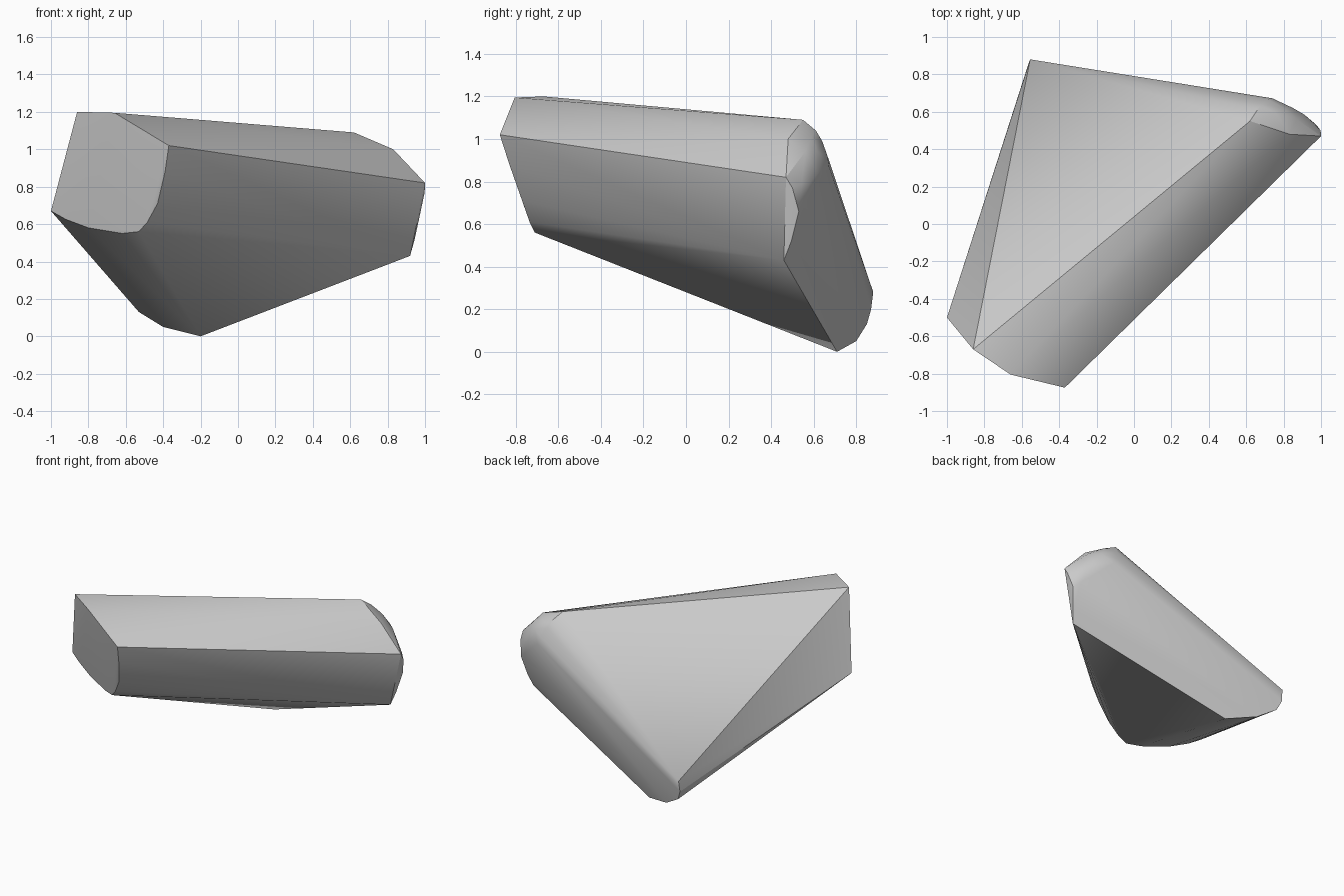
import bpy, bmesh

if "Cube" in bpy.data.objects:
    bpy.data.objects.remove(bpy.data.objects["Cube"])

# Flat angled cap at the front-left end
front_cap = [(-1, -.5, .67), (-.86, -.67, 1.2), (-.66, -.805, 1.195), (-.37, -.875, 1.02),
             (-.39, -.83, .88), (-.43, -.77, .71), (-.485, -.735, .61), (-.53, -.71, .56),
             (-.62, -.66, .55), (-.8, -.58, .58), (-.92, -.53, .625)]
# Rounded foot touching the ground
foot = [(-.2, .71, 0), (-.4, .8, .05), (-.53, .85, .13), (-.56, .87, .2), (-.555, .88, .28)]
# Edge of the far right end
end_rim = [(.62, .55, 1.09), (.83, .48, 1.0), (1, .47, .82), (.998, .5, .77),
           (.975, .53, .66), (.945, .495, .52), (.92, .46, .43)]
# Domed shoulder behind that end
shoulder = [(.66, .61, 1.04), (.68, .64, .99), (.72, .665, .92), (.74, .672, .87),
            (.76, .59, 1.01), (.80, .62, .94), (.85, .62, .84), (.87, .56, .94),
            (.91, .585, .80), (.955, .545, .79), (.93, .56, .70)]

# Wrap the outlines in one convex stone
bm = bmesh.new()
for p in front_cap + foot + end_rim + shoulder:
    bm.verts.new(p)
res = bmesh.ops.convex_hull(bm, input=bm.verts)
loose = [v for v in bm.verts if not v.link_faces]
bmesh.ops.delete(bm, geom=loose, context='VERTS')
bmesh.ops.recalc_face_normals(bm, faces=bm.faces)
mesh = bpy.data.meshes.new("angular_stone")
bm.to_mesh(mesh)
bm.free()
stone = bpy.data.objects.new("angular_stone", mesh)
bpy.context.collection.objects.link(stone)

# Soft shading on rounded areas, crisp flat breaks elsewhere
bpy.context.view_layer.objects.active = stone
stone.select_set(True)
bpy.ops.object.shade_smooth_by_angle(angle=0.45)
